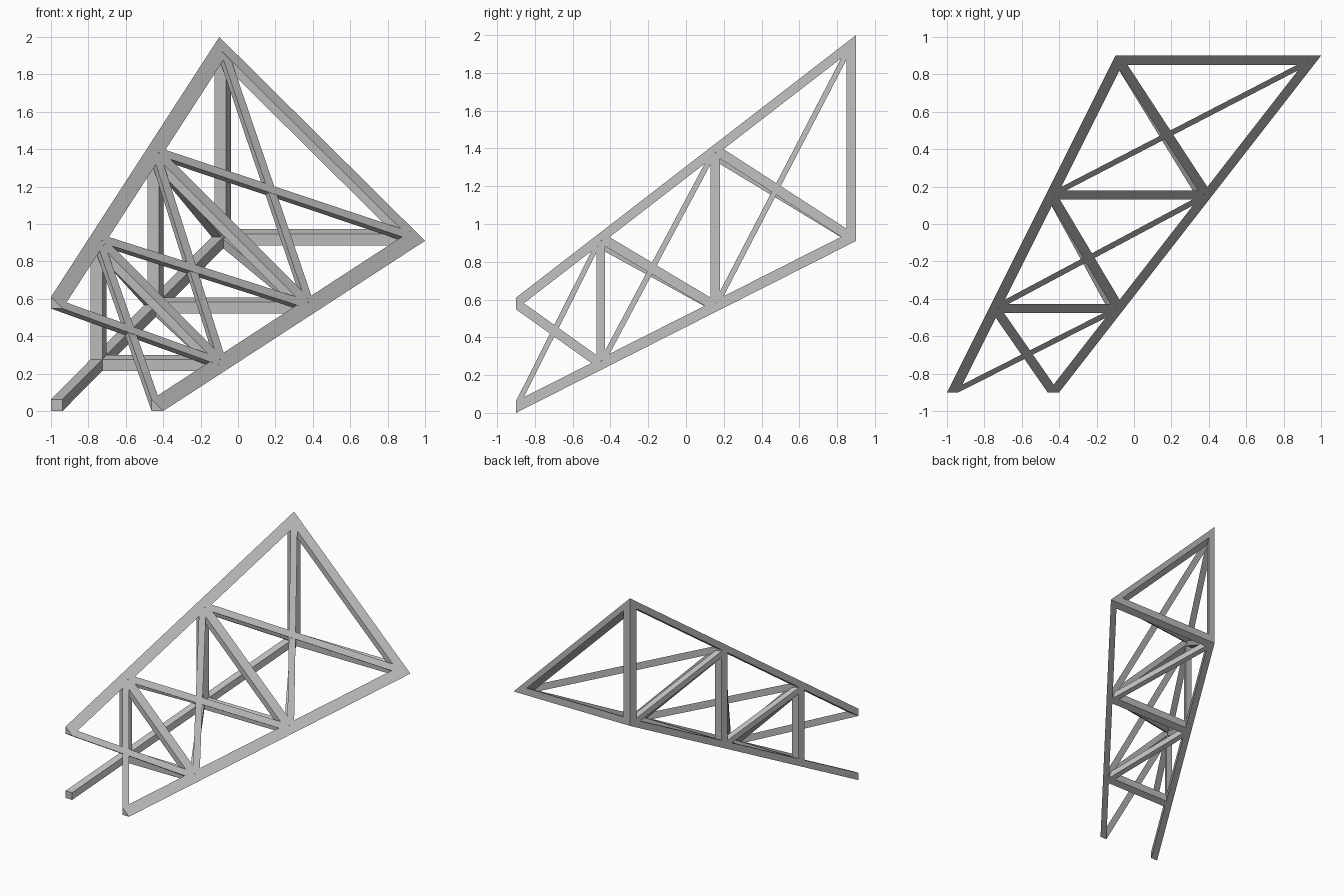
import bpy
import bmesh
from mathutils import Vector

cube = bpy.data.objects.get("Cube")
if cube:
    bpy.data.objects.remove(cube, do_unlink=True)

steel = bpy.data.materials.new("light_grey_steel")
steel.use_nodes = True
GREY = (0.5, 0.5, 0.5, 1)
steel.diffuse_color = GREY
steel.node_tree.nodes["Principled BSDF"].inputs["Base Color"].default_value = GREY

T = 0.062                     # bar thickness
FRONT, BACK = -0.9, 0.9
STATIONS = [FRONT, -0.45, 0.155, 0.875]

# Outer corners of the tapering triangle (x, z) at the front and at the back
CORNERS = {
    "inner": (Vector((-1, 0)), Vector((-0.1, 0.91))),
    "upper": (Vector((-1, 0.61)), Vector((-0.1, 2.0))),
    "outer": (Vector((-0.4, 0)), Vector((1, 0.91))),
}
SQUARE = [(0, 0), (T, 0), (T, T), (0, T)]
WEDGE = [(0, 0), (T, 0), (0, T)]


def corner(name, y):
    a, b = CORNERS[name]
    return a.lerp(b, (y - FRONT) / (BACK - FRONT))


def origin(name, y):
    """Lower left point of a chord's section."""
    shift = {"inner": (0, 0), "upper": (0, -T), "outer": (-T, 0)}[name]
    return corner(name, y) + Vector(shift)


def loft(name, ring_a, y_a, ring_b, y_b):
    """Solid between two matching sections lying in planes of constant y."""
    bm = bmesh.new()
    a = [bm.verts.new((p[0], y_a, p[1])) for p in ring_a]
    b = [bm.verts.new((p[0], y_b, p[1])) for p in ring_b]
    bm.faces.new(a)
    bm.faces.new(b[::-1])
    n = len(a)
    for i in range(n):
        j = (i + 1) % n
        bm.faces.new((a[j], a[i], b[i], b[j]))
    bmesh.ops.recalc_face_normals(bm, faces=bm.faces)
    mesh = bpy.data.meshes.new(name)
    bm.to_mesh(mesh)
    bm.free()
    mesh.materials.append(steel)
    obj = bpy.data.objects.new(name, mesh)
    bpy.context.collection.objects.link(obj)
    return obj


def section(name, y, shape, offset=(0, 0)):
    o = origin(name, y) + Vector(offset)
    return [o + Vector(p) for p in shape]


def bar(name, start, y_a, end, y_b, shape, off_a=(0, 0), off_b=(0, 0)):
    loft(name, section(start, y_a, shape, off_a), y_a,
         section(end, y_b, shape, off_b), y_b)


# Three long chords
for chord, shape in (("inner", SQUARE), ("upper", WEDGE), ("outer", WEDGE)):
    bar(chord + "_chord", chord, FRONT, chord, BACK, shape)


# Triangular frames: post, floor beam and sloping strut
def frame_profiles(y):
    a, b, c = (corner(k, y) for k in ("inner", "upper", "outer"))
    right, up = Vector((T, 0)), Vector((0, T))
    return {
        "post": [a, a + right, b + right - up, b],
        "floor_beam": [a, c, c - right + up, a + up],
        "sloping_strut": [b, b - up, c - right, c],
    }


for i, (y0, y1) in enumerate(((-0.475, -0.428), (0.13, 0.18), (0.85, BACK)), 1):
    near, far = frame_profiles(y0), frame_profiles(y1)
    for part in near:
        loft(f"{part}_{i}", near[part], y0, far[part], y1)

# Crossed braces on the sloping side, in every bay
for i, (y0, y1) in enumerate(zip(STATIONS, STATIONS[1:]), 1):
    bar(f"falling_brace_{i}", "upper", y0, "outer", y1, WEDGE)
    bar(f"rising_brace_{i}", "outer", y0, "upper", y1, WEDGE)

# Single braces on the upright side and the floor, in the two rear bays
BRACE = [(x * 0.8, z * 0.8) for x, z in SQUARE]
for i, (y0, y1) in enumerate(zip(STATIONS[1:], STATIONS[2:]), 2):
    bar(f"side_brace_{i}", "upper", y0, "inner", y1, BRACE, off_a=(0, -0.03))
    bar(f"floor_brace_{i}", "outer", y0, "inner", y1, BRACE, off_a=(-0.03, 0))
